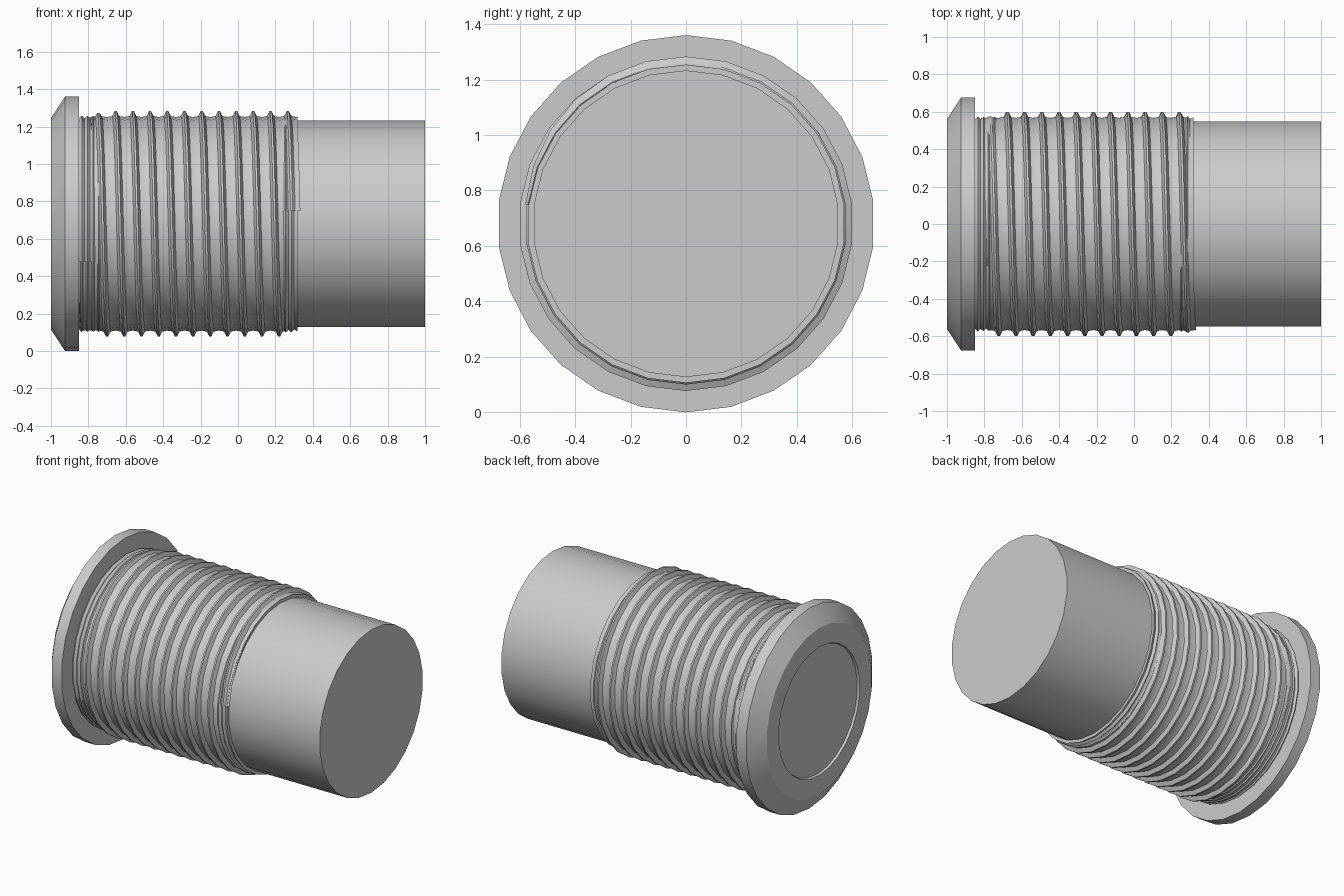
import bpy, bmesh, math

cube = bpy.data.objects.get("Cube")
if cube:
    bpy.data.objects.remove(cube)

SIDES = 26          # facets around the axis
AXIS_Z = 0.68       # height of the axis
PITCH = 0.092

steel = bpy.data.materials.new("plain grey")
steel.use_nodes = True
GREY = (0.6, 0.6, 0.6, 1)
steel.diffuse_color = GREY
steel.node_tree.nodes["Principled BSDF"].inputs["Base Color"].default_value = GREY


def around(x, r, step):
    """Point on a circle about the x axis; step 0 is the top."""
    a = math.pi / 2 + step * math.tau / SIDES
    return (x, r * math.cos(a), AXIS_Z + r * math.sin(a))


def finish(bm, name, angle=30):
    bmesh.ops.remove_doubles(bm, verts=bm.verts, dist=1e-5)
    bmesh.ops.recalc_face_normals(bm, faces=bm.faces)
    mesh = bpy.data.meshes.new(name)
    bm.to_mesh(mesh)
    bm.free()
    mesh.materials.append(steel)
    obj = bpy.data.objects.new(name, mesh)
    bpy.context.collection.objects.link(obj)
    bpy.ops.object.select_all(action='DESELECT')
    obj.select_set(True)
    bpy.context.view_layer.objects.active = obj
    bpy.ops.object.shade_smooth_by_angle(angle=math.radians(angle))
    return obj


def lathe(name, profile):
    """Turn (x, radius) points about the axis and cap both ends."""
    bm = bmesh.new()
    rings = [[bm.verts.new(around(x, r, s)) for s in range(SIDES)] for x, r in profile]
    for a, b in zip(rings, rings[1:]):
        for s in range(SIDES):
            t = (s + 1) % SIDES
            bm.faces.new((a[s], a[t], b[t], b[s]))
    bm.faces.new(rings[0])
    bm.faces.new(rings[-1])
    return finish(bm, name)


def ridged(start, end, count, low, high):
    """Profile of fine ridges between two positions."""
    step = (end - start) / (2 * count)
    return [(start + i * step, high if i % 2 else low) for i in range(2 * count + 1)]


# Bevelled head with a shallow round recess in its end
lathe("flange", [(-0.985, 0.43), (-1.0, 0.435), (-1.0, 0.565),
                 (-0.925, 0.68), (-0.85, 0.68)])

# Plain shank running through the threaded body
lathe("shank", [(-0.86, 0.553), (1.0, 0.553)])

# Worn run-outs at both ends of the thread
lathe("head_runout", ridged(-0.85, -0.73, 4, 0.564, 0.578))
lathe("shank_runout", ridged(0.24, 0.30, 2, 0.566, 0.58) + [(0.318, 0.574)])

# Right-handed helical thread: one pitch profile swept along the helix
SECTION = [(-0.5, 0.571), (-0.2, 0.576), (-0.06, 0.603),
           (0.06, 0.603), (0.2, 0.576), (0.5, 0.571)]
FIRST, LAST = -0.80, 0.30
bm = bmesh.new()
rows = []
for k in range(round(FIRST / PITCH * SIDES), round(LAST / PITCH * SIDES)):
    centre = -0.01 + k * PITCH / SIDES
    # the crest fades into the body at both ends
    fade = max(0, min(1, (centre + 0.78) / 0.05, (0.295 - centre) / 0.02))
    rows.append([bm.verts.new(around(centre + u * PITCH, 0.571 + (r - 0.571) * fade, k))
                 for u, r in SECTION])
for a, b in zip(rows, rows[1:]):
    for i in range(len(SECTION) - 1):
        bm.faces.new((a[i], a[i + 1], b[i + 1], b[i]))
thread = finish(bm, "thread")
# An open strip needs its faces turned outward explicitly
axis_faces = thread.data.polygons
if sum(p.normal.y * p.center.y + p.normal.z * (p.center.z - AXIS_Z) for p in axis_faces) < 0:
    thread.data.flip_normals()
